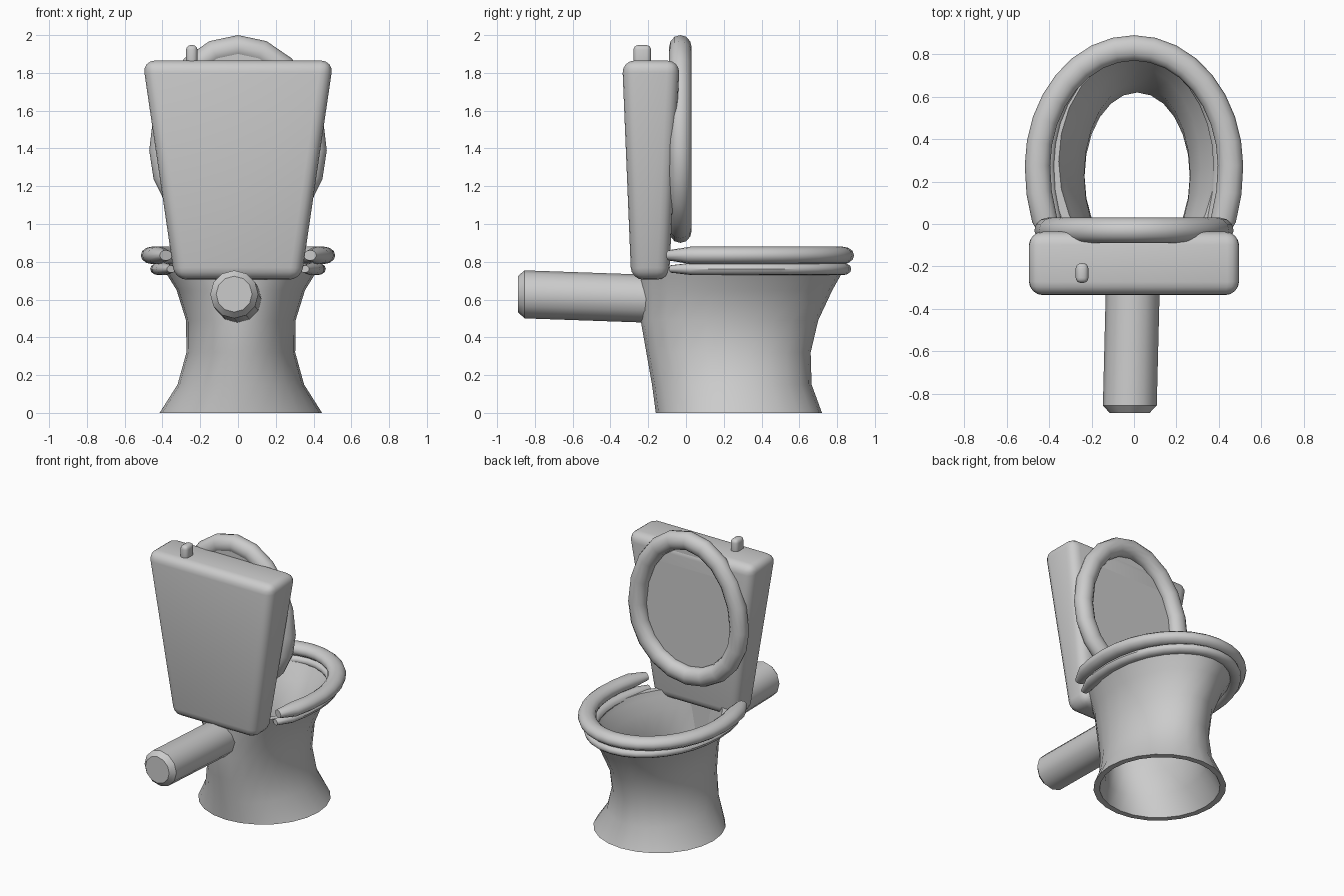
import bpy, bmesh
from math import sin, cos, pi, radians

cube = bpy.data.objects.get("Cube")
if cube:
    bpy.data.objects.remove(cube)

GREY = (0.6, 0.6, 0.6, 1)
grey = bpy.data.materials.new("grey ceramic")
grey.use_nodes = True
grey.diffuse_color = GREY
grey.node_tree.nodes["Principled BSDF"].inputs["Base Color"].default_value = GREY


def finish(name, bm, angle=40):
    """Turn a bmesh into a named, shaded object."""
    bmesh.ops.recalc_face_normals(bm, faces=bm.faces)
    mesh = bpy.data.meshes.new(name)
    bm.to_mesh(mesh)
    bm.free()
    mesh.materials.append(grey)
    obj = bpy.data.objects.new(name, mesh)
    bpy.context.collection.objects.link(obj)
    bpy.ops.object.select_all(action='DESELECT')
    bpy.context.view_layer.objects.active = obj
    obj.select_set(True)
    bpy.ops.object.shade_smooth_by_angle(angle=radians(angle))
    return obj


def loft(name, rows, loop=False, caps=False, angle=40):
    """Skin a list of closed rings; loop joins the last ring to the first."""
    bm = bmesh.new()
    rings = [[bm.verts.new(p) for p in row] for row in rows]
    pairs = list(zip(rings, rings[1:]))
    if loop:
        pairs.append((rings[-1], rings[0]))
    for a, b in pairs:
        for i in range(len(a)):
            j = (i + 1) % len(a)
            bm.faces.new((a[i], a[j], b[j], b[i]))
    if caps:
        bm.faces.new(rings[0])
        bm.faces.new(rings[-1])
    return finish(name, bm, angle)


def egg(t, half, mid, front, back):
    """Point on an egg outline: different radius each side of the middle."""
    return half * cos(t), mid + (front if sin(t) > 0 else back) * sin(t)


def tube(shape, angles, r, h, level, taper):
    """Oval cross-sections swept along an egg outline."""
    rows = []
    half, mid, front, back = shape
    for k, t in enumerate(angles):
        x, y = egg(t, *shape)
        long = front if sin(t) > 0 else back
        nx, ny = long * cos(t), half * sin(t)
        n = (nx * nx + ny * ny) ** 0.5
        s = 0.6 if taper and k in (0, len(angles) - 1) else 1
        rows.append([(x + nx / n * r * s * cos(a), y + ny / n * r * s * cos(a),
                      level + h * s * sin(a))
                     for a in (2 * pi * i / 12 for i in range(12))])
    return rows


# Bowl: hollow flared pedestal, open at top and bottom
# each level: height, x radius, back y, front y
levels = [(0, 0.43, -0.16, 0.72), (0.15, 0.335, -0.18, 0.665),
          (0.32, 0.288, -0.21, 0.66), (0.49, 0.29, -0.24, 0.70),
          (0.65, 0.34, -0.245, 0.775), (0.73, 0.39, -0.25, 0.82),
          (0.77, 0.41, -0.25, 0.84)]


def bowl_ring(z, rx, back, front, wall):
    ry, cy = (front - back) / 2 - wall, (front + back) / 2
    return [((rx - wall) * cos(a) + 0.015, cy + ry * sin(a), z)
            for a in (2 * pi * i / 24 for i in range(24))]


bowl = [bowl_ring(*l, 0) for l in levels]
bowl += [bowl_ring(*l, 0.04) for l in reversed(levels)]
loft("bowl", bowl, loop=True)

# Rim and seat: open rings whose ends stop beside the tank
open_arc = [radians(-33 + 246 * i / 22) for i in range(23)]
loft("rim", tube((0.42, 0.27, 0.56, 0.64), open_arc, 0.045, 0.033, 0.762, True), caps=True)
loft("seat", tube((0.455, 0.27, 0.56, 0.66), open_arc, 0.06, 0.046, 0.834, True), caps=True)

# Raised lid: padded ring around a thin panel
full_arc = [2 * pi * i / 20 for i in range(20)]
lid_shape = (0.405, 1.39, 0.545, 0.425)


def upright(row):
    return [(x, -z, y) for x, y, z in row]


loft("lid_ring", [upright(r) for r in tube(lid_shape, full_arc, 0.065, 0.06, 0.03, False)], loop=True)
panel = []
for y in (-0.08, -0.04):
    outline = [egg(t, *lid_shape) for t in full_arc]
    panel.append([(x, y, z) for x, z in outline])
loft("lid_panel", panel, caps=True)


def rounded_box(name, bottom, top, width):
    """Tapered box; each end is z, x min, x max, y min, y max."""
    bm = bmesh.new()
    rings = []
    for z, x0, x1, y0, y1 in (bottom, top):
        rings.append([bm.verts.new(p) for p in
                      ((x0, y0, z), (x1, y0, z), (x1, y1, z), (x0, y1, z))])
    a, b = rings
    bm.faces.new(a)
    bm.faces.new(b)
    for i in range(4):
        j = (i + 1) % 4
        bm.faces.new((a[i], a[j], b[j], b[i]))
    bmesh.ops.bevel(bm, geom=bm.edges[:], offset=width, segments=4,
                    profile=0.5, affect='EDGES')
    return finish(name, bm)


# Tank and flush button
rounded_box("tank", (0.705, -0.335, 0.335, -0.29, -0.09),
            (1.865, -0.505, 0.505, -0.338, -0.033), 0.065)
rounded_box("flush_button", (1.83, -0.275, -0.215, -0.278, -0.185),
            (1.947, -0.275, -0.215, -0.278, -0.185), 0.025)

# Waste pipe: chamfered twelve-sided cylinder, slightly tilted
stations = [(-0.89, 0.095), (-0.855, 0.127), (-0.19, 0.127)]
pipe = []
for y, r in stations:
    cx, cz = -0.02 + 0.025 * (y + 0.87), 0.628 - 0.035 * (y + 0.87)
    pipe.append([(cx + r * cos(a), y, cz + r * sin(a))
                 for a in (2 * pi * i / 12 for i in range(12))])
loft("waste_pipe", pipe, caps=True, angle=35)
